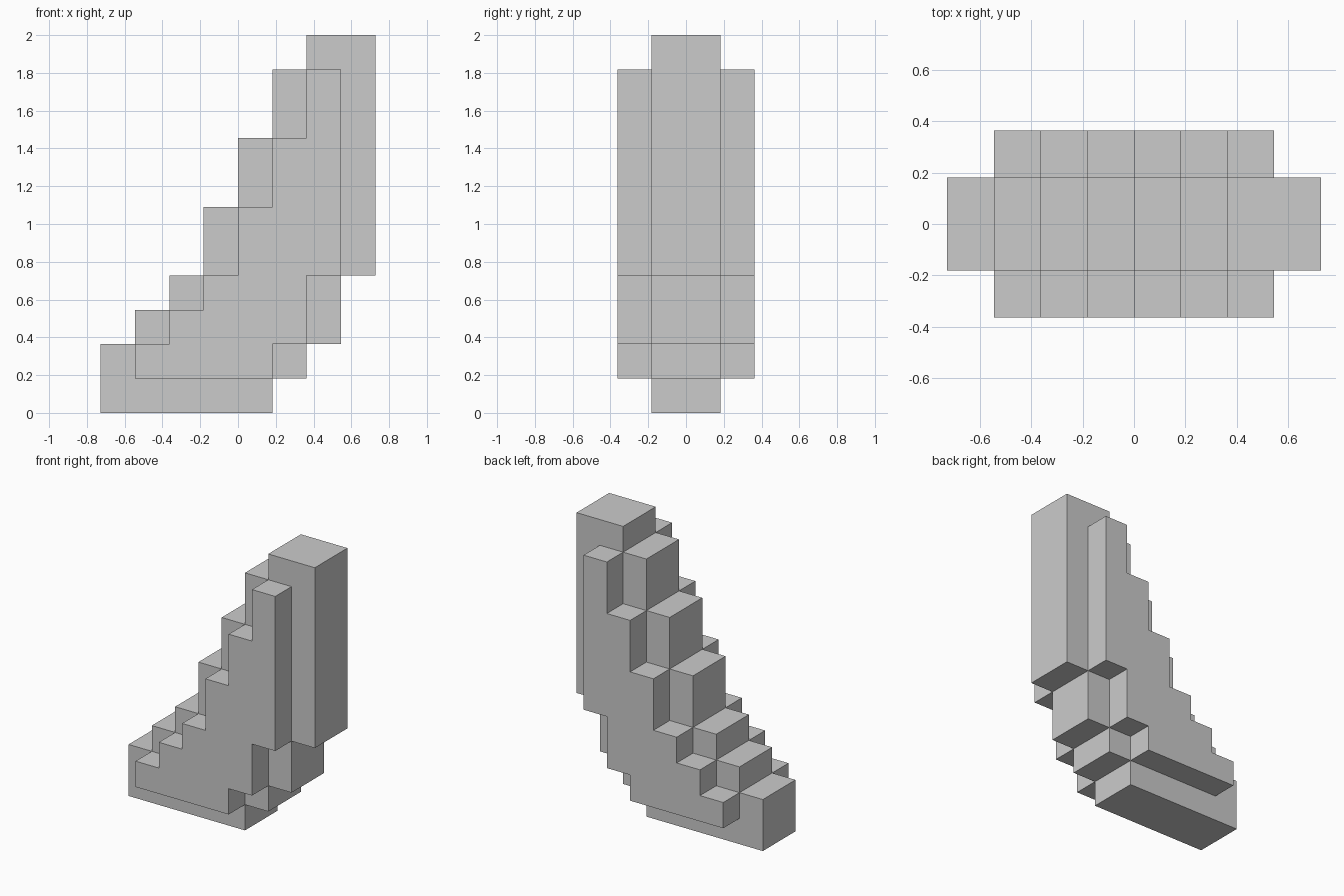
import bpy, bmesh

if "Cube" in bpy.data.objects:
    bpy.data.objects.remove(bpy.data.objects["Cube"])

U = 2 / 11  # one block


def outline(tops, bottoms, x0):
    """Closed stepped profile from one (top, bottom) height per block column."""
    pts = []
    for i, z in enumerate(tops):
        pts += [(x0 + i, z), (x0 + i + 1, z)]
    for i in reversed(range(len(bottoms))):
        pts += [(x0 + i + 1, bottoms[i]), (x0 + i, bottoms[i])]
    # keep only the real corners
    n = len(pts)
    pts = [p for i, p in enumerate(pts) if p != pts[i - 1]]
    n = len(pts)
    return [p for i, p in enumerate(pts)
            if not any(pts[i - 1][a] == p[a] == pts[(i + 1) % n][a] for a in (0, 1))]


def slab(name, profile, half_y):
    """Extrude an x/z profile symmetrically along y."""
    bm = bmesh.new()
    face = bm.faces.new([bm.verts.new((x * U, -half_y * U, z * U)) for x, z in profile])
    ext = bmesh.ops.extrude_face_region(bm, geom=[face])
    bmesh.ops.translate(bm, vec=(0, 2 * half_y * U, 0),
                        verts=[v for v in ext["geom"] if isinstance(v, bmesh.types.BMVert)])
    bmesh.ops.recalc_face_normals(bm, faces=bm.faces)
    me = bpy.data.meshes.new(name)
    bm.to_mesh(me)
    bm.free()
    ob = bpy.data.objects.new(name, me)
    bpy.context.collection.objects.link(ob)
    return ob


# tall stepped spine, two blocks thick
body = slab("stepped_body", outline([2, 3, 4, 6, 8, 10, 11, 11],
                                    [0, 0, 0, 0, 0, 1, 2, 4], -4), 1)

# smaller stepped layer showing on both sides, four blocks thick
sides = slab("side_layers", outline([2, 3, 4, 6, 8, 10],
                                    [1, 1, 1, 1, 2, 4], -3), 2)

# merge both layers into one clean shell
mod = body.modifiers.new("join_layers", 'BOOLEAN')
mod.operation = 'UNION'
mod.solver = 'EXACT'
mod.object = sides
bpy.context.view_layer.objects.active = body
body.select_set(True)
bpy.ops.object.modifier_apply(modifier=mod.name)
bpy.data.objects.remove(sides)
